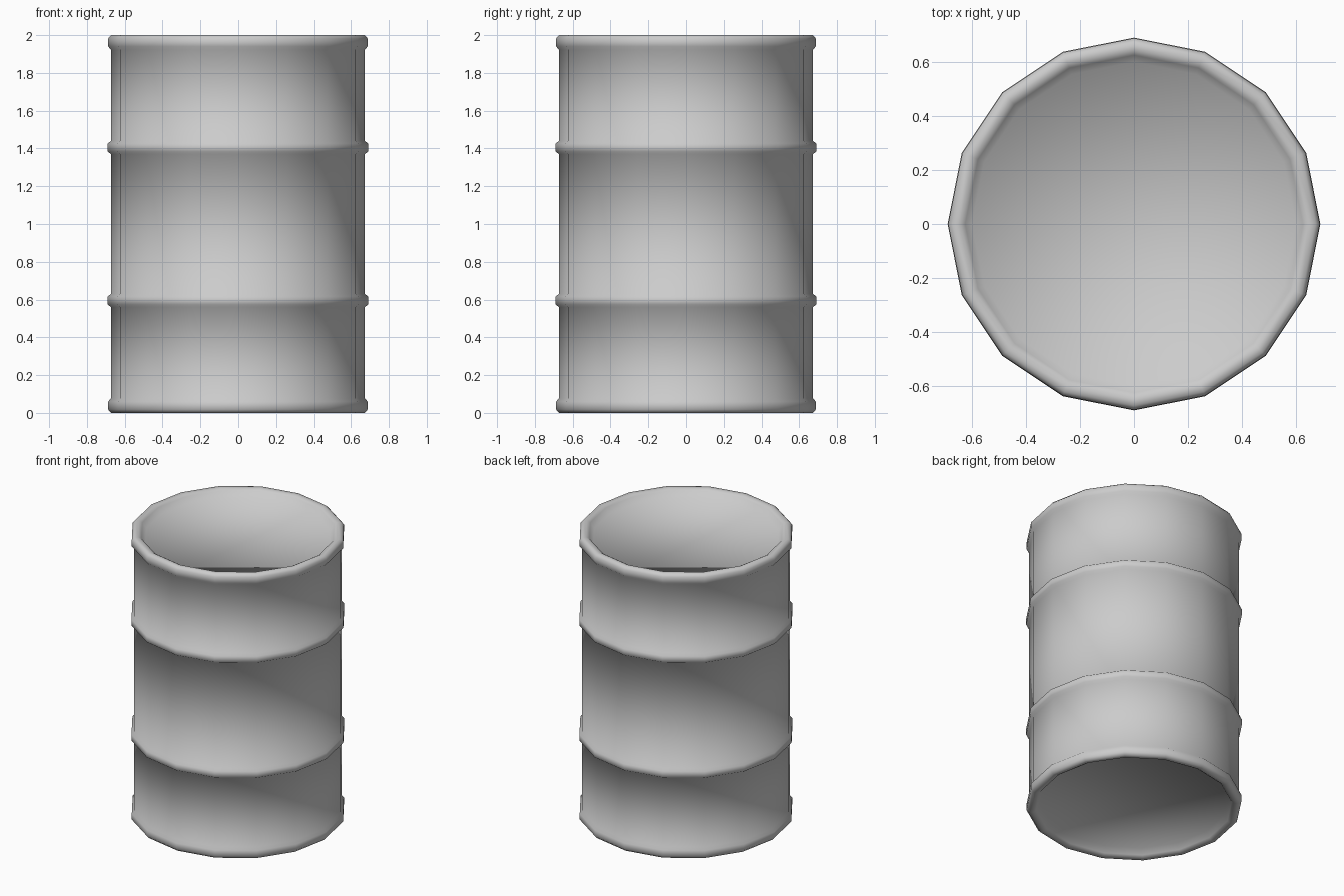
import bpy, bmesh
from math import cos, sin, tau

if "Cube" in bpy.data.objects:
    bpy.data.objects.remove(bpy.data.objects["Cube"])

SIDES = 16
BODY, RIM = 0.672, 0.69


def rib(z):
    # raised hoop around the body
    return [(BODY, z - 0.035), (RIM, z - 0.022), (RIM, z + 0.022), (BODY, z + 0.035)]


# half of the end rim: recessed lid, rolled lip, step back to the body
lower = [(0.60, 0.05), (0.625, 0.012), (0.645, 0.0), (0.672, 0.0),
         (0.688, 0.018), (0.688, 0.06), (BODY, 0.078)]
upper = [(r, 2 - z) for r, z in reversed(lower)]
profile = lower + rib(0.595) + rib(1.405) + upper

# revolve the profile into a closed drum
bm = bmesh.new()
rings = [[bm.verts.new((r * cos(tau * i / SIDES), r * sin(tau * i / SIDES), z))
          for i in range(SIDES)] for r, z in profile]
for a, b in zip(rings, rings[1:]):
    for i in range(SIDES):
        j = (i + 1) % SIDES
        bm.faces.new((a[i], a[j], b[j], b[i]))

# recessed bottom and lid
bm.faces.new(rings[0][::-1])
bm.faces.new(rings[-1])
for f in bm.faces:
    f.smooth = True

mesh = bpy.data.meshes.new("barrel")
bm.to_mesh(mesh)
bm.free()
barrel = bpy.data.objects.new("barrel", mesh)
bpy.context.collection.objects.link(barrel)
